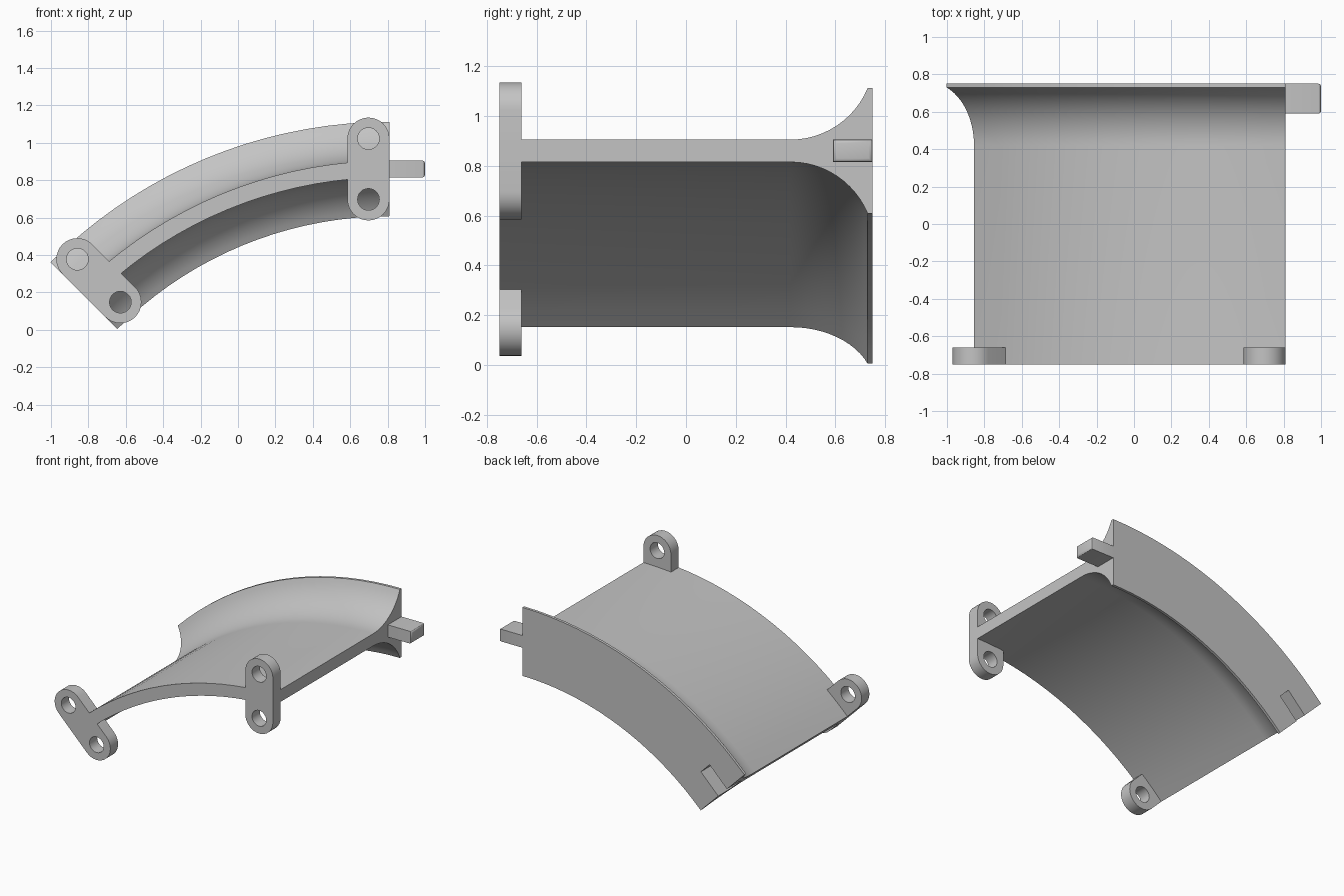
import bpy, bmesh
from math import sin, cos, pi, radians, asin
from mathutils import Vector

if "Cube" in bpy.data.objects:
    bpy.data.objects.remove(bpy.data.objects["Cube"], do_unlink=True)

CX, CZ = 0.81, -1.45            # axis of the curved segment
SWEEP = radians(45)
MID, HALF_WEB, HALF_RIM = 2.31, 0.045, 0.2525
FRONT, BACK = -0.75, 0.75

grey = bpy.data.materials.new("light_grey")
grey.use_nodes = True
colour = (0.55, 0.55, 0.55, 1)
grey.diffuse_color = colour
grey.node_tree.nodes["Principled BSDF"].inputs["Base Color"].default_value = colour


def polar(a, t, r):
    """Point at radius r and tangential offset t for sweep angle a."""
    return CX - r * sin(a) + t * cos(a), CZ + r * cos(a) + t * sin(a)


def activate(ob):
    bpy.ops.object.select_all(action='DESELECT')
    ob.select_set(True)
    bpy.context.view_layer.objects.active = ob


def finish(ob):
    ob.data.materials.clear()
    ob.data.materials.append(grey)
    activate(ob)
    bpy.ops.object.shade_smooth_by_angle(angle=radians(30))


def box(name, size, loc, turn=0):
    bpy.ops.mesh.primitive_cube_add(size=1, location=loc)
    ob = bpy.context.object
    ob.name = name
    ob.scale = size
    bpy.ops.object.transform_apply(location=False, rotation=False, scale=True)
    ob.rotation_euler.y = turn
    return ob


# Curved plate with its flared rear flange, swept from one cross-section
flare_y, rim_y = 0.42, 0.73
rise = HALF_RIM - HALF_WEB
run = rim_y - flare_y
radius = (run ** 2 + rise ** 2) / (2 * rise)
end = asin(run / radius)
upper = [(FRONT, HALF_WEB)]
upper += [(flare_y + radius * sin(end * i / 12),
           HALF_WEB + radius * (1 - cos(end * i / 12))) for i in range(13)]
upper.append((BACK, HALF_RIM))
section = upper + [(y, -h) for y, h in reversed(upper)]

bm = bmesh.new()
steps = 18
rings = []
for s in range(steps + 1):
    ring = []
    for y, h in section:
        x, z = polar(SWEEP * s / steps, 0, MID + h)
        ring.append(bm.verts.new((x, y, z)))
    rings.append(ring)
for a, b in zip(rings, rings[1:]):
    for i in range(len(section)):
        j = (i + 1) % len(section)
        bm.faces.new((a[i], a[j], b[j], b[i]))
bm.faces.new(rings[0])
bm.faces.new(rings[-1])
bmesh.ops.recalc_face_normals(bm, faces=bm.faces)
mesh = bpy.data.meshes.new("curved_plate")
bm.to_mesh(mesh)
bm.free()
plate = bpy.data.objects.new("curved_plate", mesh)
bpy.context.collection.objects.link(plate)

# Socket in the rear of the lower end
x, z = polar(SWEEP, 0.05, MID)
cutter = box("socket_cutter", (0.3, 0.34, 0.1), (x, BACK, z), -SWEEP)
cutter.hide_render = True
mod = plate.modifiers.new("socket", 'BOOLEAN')
mod.object = cutter
mod.solver = 'EXACT'
activate(plate)
bpy.ops.object.modifier_apply(modifier=mod.name)
bpy.data.objects.remove(cutter, do_unlink=True)
finish(plate)

# Peg on the upper end
peg = box("peg", (0.2, 0.16, 0.09), (0.9, 0.67, CZ + MID))
bm = bmesh.new()
bm.from_mesh(peg.data)
tip = [e for e in bm.edges if all(v.co.x > 0 for v in e.verts)]
bmesh.ops.bevel(bm, geom=tip, offset=0.015, segments=3, profile=0.5, affect='EDGES')
bm.to_mesh(peg.data)
bm.free()
finish(peg)


# Rounded lugs with two bolt holes each
LUG_R, HOLE_R, REACH, DEPTH = 0.1125, 0.058, 0.1625, 0.09


def lug(name, angle, t):
    curve = bpy.data.curves.new(name, 'CURVE')
    curve.dimensions = '2D'
    curve.fill_mode = 'BOTH'
    curve.extrude = DEPTH / 2
    n = 16
    outline = []
    for side, start in ((1, 0), (-1, pi)):
        outline += [(t + LUG_R * cos(start + pi * i / n),
                     MID + side * REACH + LUG_R * sin(start + pi * i / n))
                    for i in range(n + 1)]
    loops = [outline]
    for side in (1, -1):
        loops.append([(t + HOLE_R * cos(2 * pi * i / 24),
                       MID + side * REACH + HOLE_R * sin(2 * pi * i / 24))
                      for i in range(24)])
    for loop in loops:
        spline = curve.splines.new('POLY')
        spline.points.add(len(loop) - 1)
        for p, (u, r) in zip(spline.points, loop):
            p.co = Vector((*polar(angle, u, r), 0, 1))
        spline.use_cyclic_u = True
    ob = bpy.data.objects.new(name, curve)
    bpy.context.collection.objects.link(ob)
    ob.rotation_euler.x = pi / 2
    ob.location.y = FRONT + DEPTH / 2
    activate(ob)
    bpy.ops.object.convert(target='MESH')
    ob = bpy.context.object
    # Join the separate caps and walls
    bm = bmesh.new()
    bm.from_mesh(ob.data)
    bmesh.ops.remove_doubles(bm, verts=bm.verts, dist=0.0005)
    bmesh.ops.recalc_face_normals(bm, faces=bm.faces)
    bm.to_mesh(ob.data)
    bm.free()
    finish(ob)


lug("upper_end_lug", 0, -LUG_R)
lug("lower_end_lug", SWEEP, LUG_R)
